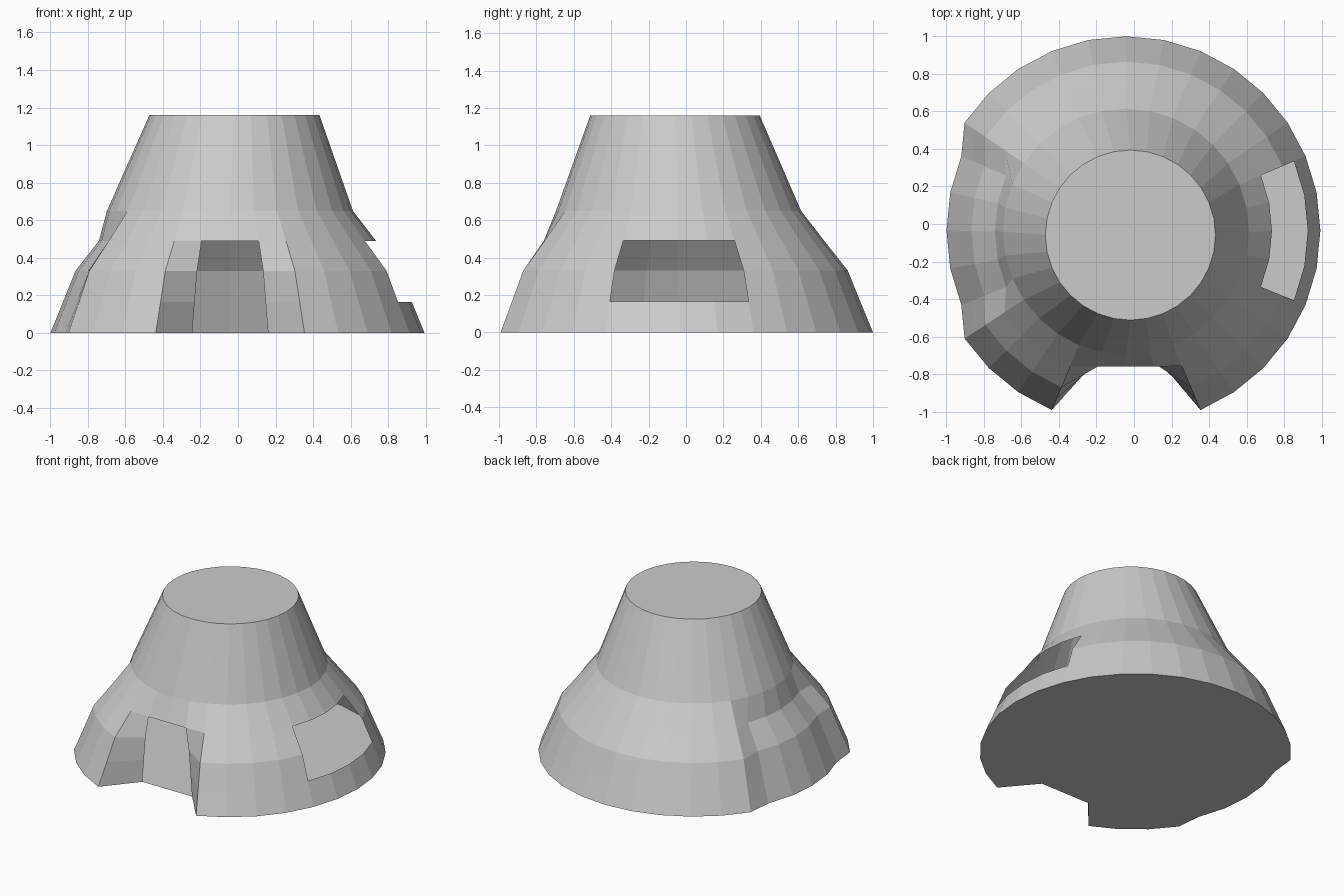
import bpy, bmesh
from math import cos, sin, tau

if "Cube" in bpy.data.objects:
    bpy.data.objects.remove(bpy.data.objects["Cube"])

N = 32
# Profile rings: z, radius, centre x, centre y
RINGS = [(0, 1.035, -0.042, -0.035), (0.165, 0.968, -0.042, -0.036),
         (0.33, 0.902, -0.042, -0.037), (0.49, 0.777, -0.042, -0.038),
         (0.65, 0.655, -0.043, -0.04), (1.16, 0.453, -0.019, -0.059)]

bm = bmesh.new()
rows = []
for r, (z, rad, cx, cy) in enumerate(RINGS):
    row = []
    for i in range(N):
        x = cx + rad * cos(tau * i / N)
        y = cy + rad * sin(tau * i / N)
        if r <= 3:
            if 14 <= i <= 18:      # shallow dent on the left
                x += 0.078
            elif 23 <= i <= 25:    # doorway recess at the front
                y = -0.76
        row.append(bm.verts.new((x, y, z)))
    rows.append(row)


def is_open(r, i):
    doorway = r <= 2 and i in (23, 24)
    window = r in (1, 2) and i in (30, 31, 0, 1)
    return doorway or window


# Shell wall, leaving the doorway and side window open
for r in range(len(rows) - 1):
    for i in range(N):
        if not is_open(r, i):
            j = (i + 1) % N
            bm.faces.new((rows[r][i], rows[r][j], rows[r + 1][j], rows[r + 1][i]))

# Floor and roof
bm.faces.new(rows[0][::-1])
bm.faces.new(rows[-1])

mesh = bpy.data.meshes.new("hollow_cone_shell")
bm.to_mesh(mesh)
bm.free()
shell = bpy.data.objects.new("hollow_cone_shell", mesh)
bpy.context.collection.objects.link(shell)
